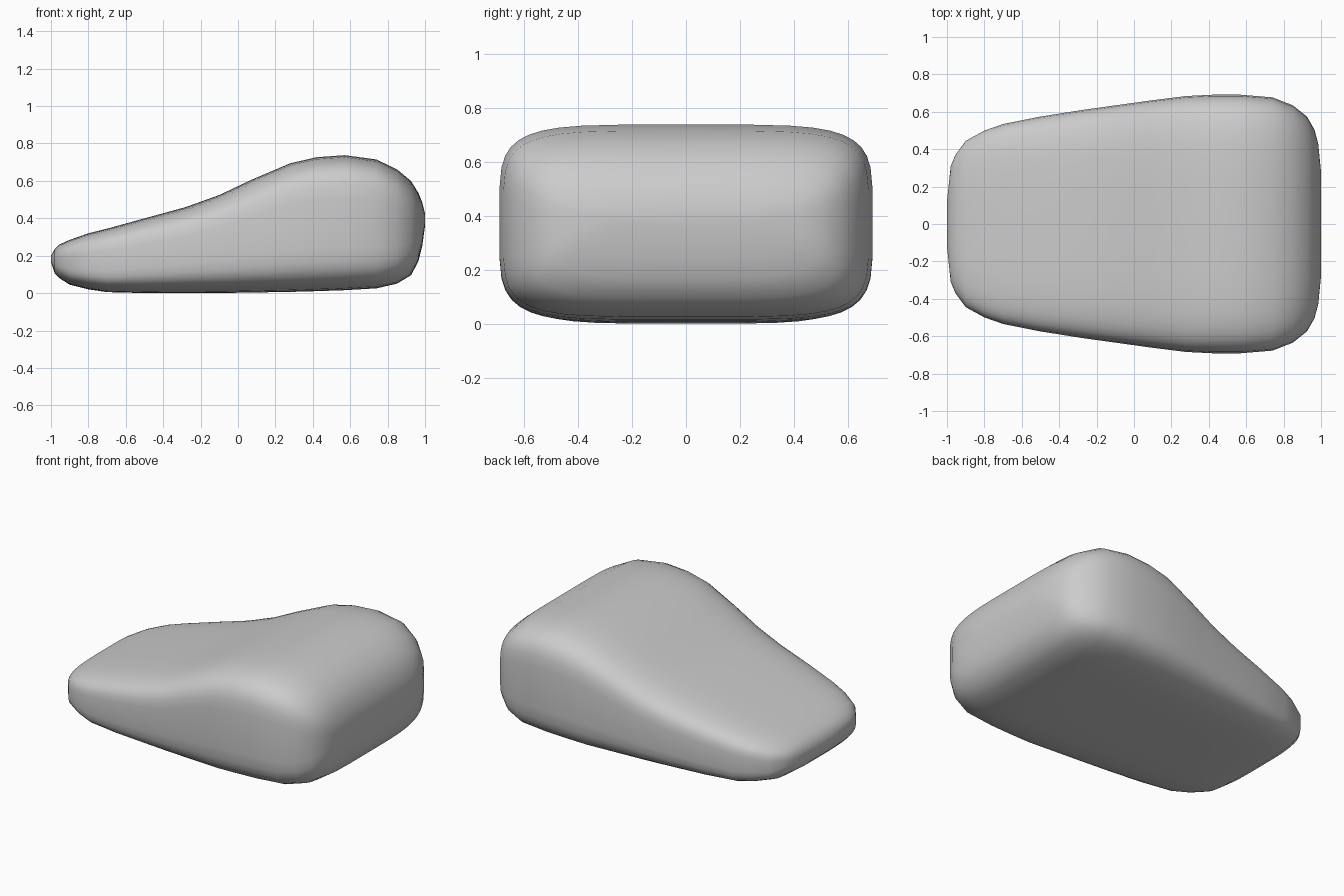
import bpy, bmesh
from math import sin, cos, pi, copysign

# Stations along x: (x, bottom z, top z, half width, corner squareness)
STATIONS = [
    (-1.00, 0.165, 0.20, 0.12, 2.5),
    (-0.98, 0.105, 0.235, 0.31, 3.0),
    (-0.955, 0.08, 0.26, 0.37, 3.5),
    (-0.90, 0.045, 0.285, 0.445, 4.0),
    (-0.80, 0.02, 0.32, 0.50, 4.3),
    (-0.70, 0.005, 0.345, 0.535, 4.5),
    (-0.50, 0.0, 0.40, 0.575, 4.5),
    (-0.28, 0.0, 0.46, 0.61, 4.5),
    (-0.10, 0.0, 0.525, 0.635, 4.6),
    (0.08, 0.003, 0.61, 0.66, 4.8),
    (0.28, 0.006, 0.695, 0.685, 5.0),
    (0.42, 0.01, 0.727, 0.692, 5.0),
    (0.57, 0.015, 0.738, 0.692, 5.0),
    (0.74, 0.025, 0.715, 0.678, 5.0),
    (0.85, 0.05, 0.662, 0.635, 4.8),
    (0.925, 0.095, 0.60, 0.575, 4.5),
    (0.965, 0.17, 0.535, 0.505, 4.0),
    (0.985, 0.25, 0.485, 0.43, 3.5),
    (1.00, 0.36, 0.425, 0.28, 3.0),
]
SIDES = 40


def section(bm, x, low, high, half, n):
    """Rounded-rectangle ring of vertices across the body."""
    mid, rise = (low + high) / 2, (high - low) / 2
    ring = []
    for i in range(SIDES):
        a = 2 * pi * (i + 0.5) / SIDES
        c, s = cos(a), sin(a)
        y = half * copysign(abs(c) ** (2 / n), c)
        z = mid + rise * copysign(abs(s) ** (2 / n), s)
        ring.append(bm.verts.new((x, y, z)))
    return ring


# Wedge-shaped stone: skin the sections and close both ends
bm = bmesh.new()
rings = [section(bm, *s) for s in STATIONS]
for a, b in zip(rings, rings[1:]):
    for i in range(SIDES):
        j = (i + 1) % SIDES
        bm.faces.new((a[i], a[j], b[j], b[i]))
bm.faces.new(rings[0])
bm.faces.new(rings[-1])
bmesh.ops.recalc_face_normals(bm, faces=bm.faces[:])
for f in bm.faces:
    f.smooth = True

mesh = bpy.data.meshes.new("wedge_stone")
bm.to_mesh(mesh)
bm.free()
bpy.context.collection.objects.link(bpy.data.objects.new("wedge_stone", mesh))
